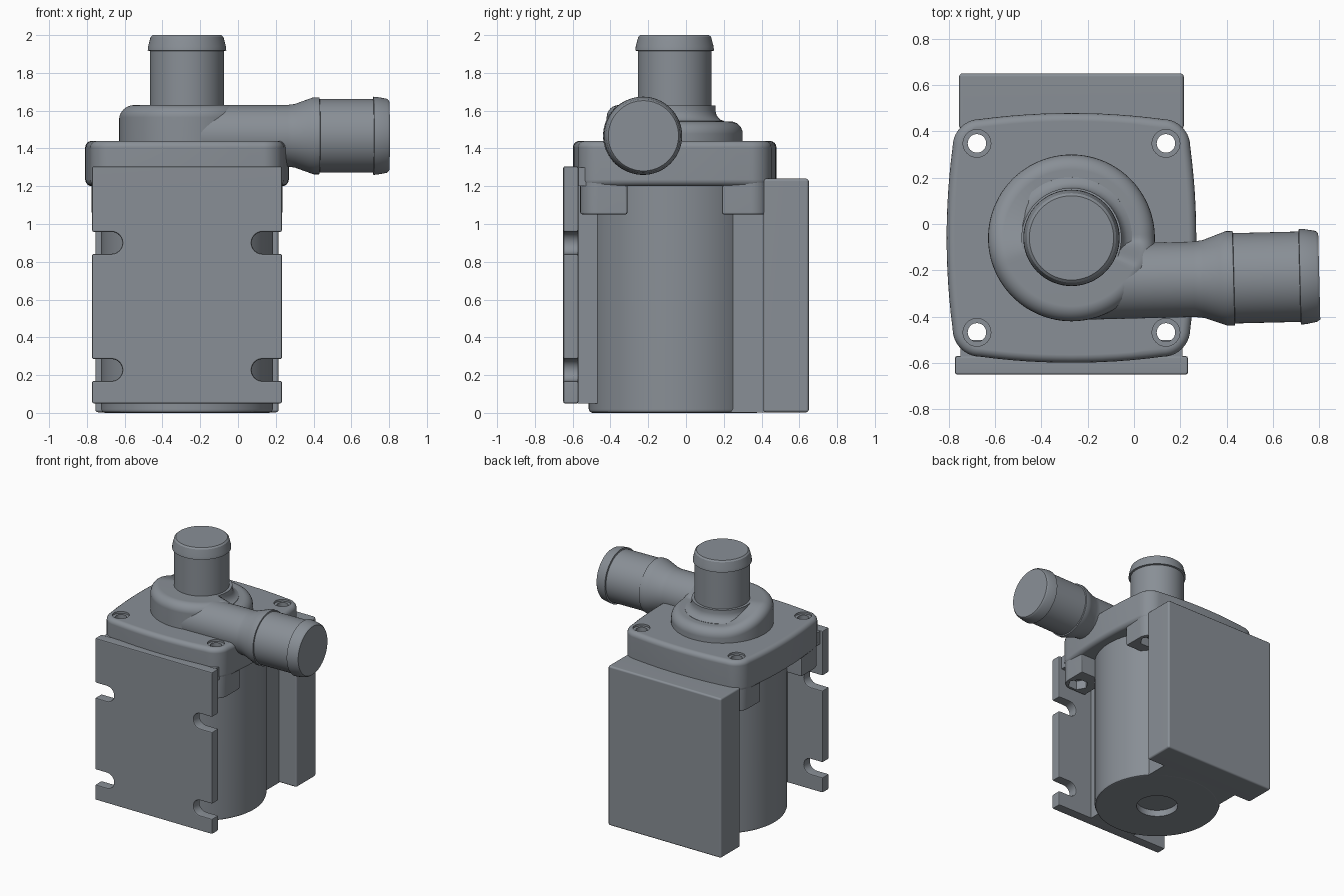
import bpy, bmesh, math
from mathutils import Matrix, Vector

if "Cube" in bpy.data.objects:
    bpy.data.objects.remove(bpy.data.objects["Cube"])

CX, CY = -0.27, -0.06          # pump axis


def finish(name, bm, bevel=0, segs=3, limit=40):
    bmesh.ops.remove_doubles(bm, verts=bm.verts, dist=1e-5)
    bmesh.ops.recalc_face_normals(bm, faces=bm.faces)
    me = bpy.data.meshes.new(name)
    bm.to_mesh(me)
    bm.free()
    ob = bpy.data.objects.new(name, me)
    bpy.context.collection.objects.link(ob)
    if bevel:
        m = ob.modifiers.new("bevel", 'BEVEL')
        m.width, m.segments = bevel, segs
        m.limit_method, m.angle_limit = 'ANGLE', math.radians(limit)
        apply(ob, m)
    return ob


def activate(ob):
    bpy.ops.object.select_all(action='DESELECT')
    ob.select_set(True)
    bpy.context.view_layer.objects.active = ob


def apply(ob, m):
    activate(ob)
    bpy.ops.object.modifier_apply(modifier=m.name)


def prism(name, pts, a, b, axis='Z', bevel=0, segs=3):
    """Extrude a flat outline from a to b along Z or Y."""
    bm = bmesh.new()
    place = (lambda u, v, w: (u, v, w)) if axis == 'Z' else (lambda u, v, w: (u, w, v))
    lo = [bm.verts.new(place(u, v, a)) for u, v in pts]
    hi = [bm.verts.new(place(u, v, b)) for u, v in pts]
    bm.faces.new(lo)
    bm.faces.new(hi)
    n = len(pts)
    for i in range(n):
        j = (i + 1) % n
        bm.faces.new((lo[i], lo[j], hi[j], hi[i]))
    return finish(name, bm, bevel, segs)


def rect(x0, x1, y0, y1):
    return [(x0, y0), (x1, y0), (x1, y1), (x0, y1)]


def lathe(name, profile, mat, n=64):
    """Spin (radius, height) points about local Z; ends are closed."""
    bm = bmesh.new()
    rings = [[bm.verts.new(mat @ Vector((r * math.cos(2 * math.pi * i / n),
                                         r * math.sin(2 * math.pi * i / n), h)))
              for i in range(n)] for r, h in profile]
    for p, q in zip(rings, rings[1:]):
        for i in range(n):
            j = (i + 1) % n
            bm.faces.new((p[i], p[j], q[j], q[i]))
    bm.faces.new(rings[0])
    bm.faces.new(rings[-1])
    return finish(name, bm)


def boolean(ob, other, op):
    m = ob.modifiers.new("bool", 'BOOLEAN')
    m.operation, m.object, m.solver = op, other, 'EXACT'
    apply(ob, m)
    bpy.data.objects.remove(other)


def at(x, y):
    return Matrix.Translation((x, y, 0))


axis = at(CX, CY)

# motor can with a round recess underneath
can = lathe("motor_can", [(0.435, 0), (0.449, 0.006), (0.455, 0.02), (0.455, 1.3)], axis, 96)
boolean(can, lathe("recess_cutter", [(0.15, -0.1), (0.15, 0.05)], axis, 48), 'DIFFERENCE')

# neck and electronics box at the back
prism("box_neck", rect(CX - 0.335, CX + 0.335, 0.2, 0.45), 0.003, 1.22)
prism("electronics_box", rect(-0.755, 0.215, 0.41, 0.65), 0.003, 1.24, bevel=0.014)

# mounting plate with four edge slots, and its pad on the can
def slot(z):
    return [(0.503, z - 0.058)] + [
        (0.4 - 0.058 * math.sin(math.pi * i / 12), z - 0.058 * math.cos(math.pi * i / 12))
        for i in range(13)] + [(0.503, z + 0.058)]

side = [(0.503, 0.05)] + slot(0.227) + slot(0.9) + [(0.503, 1.305)]
outline = [(CX + u, v) for u, v in side] + [(CX - u, v) for u, v in reversed(side)]
prism("mounting_plate", outline, -0.65, -0.57, 'Y', bevel=0.01, segs=2)
prism("plate_pad", rect(CX - 0.2, CX + 0.2, -0.575, -0.45), 0.05, 1.2)
prism("plate_top_bridge", rect(CX - 0.48, CX + 0.48, -0.6, -0.5), 1.2, 1.3)

# bulged square cover
def cover_outline(half=0.513, r=0.12, bulge=0.026):
    pts, k = [], half - r
    for c in range(4):
        rot = Matrix.Rotation(c * math.pi / 2, 2)
        loc = [(half + bulge * (1 - (t / k) ** 2), t)
               for t in [k * (-1 + i / 6) for i in range(1, 12)]]
        loc += [(k + r * math.cos(a), k + r * math.sin(a))
                for a in [math.pi / 2 * i / 10 for i in range(11)]]
        pts += [rot @ Vector(p) for p in loc]
    return [(CX + p.x, CY + p.y) for p in pts]

cover = prism("pump_cover", cover_outline(), 1.2, 1.44, bevel=0.035, segs=4)

# screw lugs under the cover corners, bored with nut pockets
corners = [(sx, sy) for sx in (-1, 1) for sy in (-1, 1)]
for sx, sy in corners:
    arc = [(0.41 + 0.095 * math.cos(a), 0.405 + 0.095 * math.sin(a))
           for a in [math.pi / 2 * i / 8 for i in range(9)]]
    pts = [(0.27, 0.25), (0.505, 0.25)] + arc + [(0.27, 0.5)]
    boolean(cover, prism("lug", [(CX + sx * u, CY + sy * v) for u, v in pts],
                         1.05, 1.33, bevel=0.012, segs=2), 'UNION')
for sx, sy in corners:
    m = at(CX + sx * 0.408, CY + sy * 0.408)
    for r, a, b, n in ((0.04, 0.9, 1.6, 32), (0.06, 1.425, 1.6, 32), (0.075, 0.9, 1.12, 6)):
        boolean(cover, lathe("bore_cutter", [(r, a), (r, b)], m, n), 'DIFFERENCE')

# volute: a ring that steps up on the left and runs level to the outlet
def volute_height(deg):
    t = min(1, max(0, (deg - 125) / 75))
    if deg > 335:
        t = (360 - deg) / 25
    return 1.543 + 0.087 * t * t * (3 - 2 * t)

bm = bmesh.new()
n, rings = 128, []
for i in range(n):
    a = 2 * math.pi * i / n
    h, f = volute_height(360 * i / n), 0.065
    prof = [(0.36, 1.40)]
    prof += [(0.36 - f + f * math.cos(b), h - f + f * math.sin(b))
             for b in [math.pi / 2 * k / 6 for k in range(7)]]
    prof += [(0.1, h), (0.1, 1.40)]
    rings.append([bm.verts.new((CX + r * math.cos(a), CY + r * math.sin(a), z)) for r, z in prof])
for i in range(n):
    p, q = rings[i], rings[(i + 1) % n]
    for k in range(len(p)):
        l = (k + 1) % len(p)
        bm.faces.new((p[k], q[k], q[l], p[l]))
finish("volute", bm)

# inlet with its boss
lathe("inlet_boss", [(0.265, 1.45), (0.262, 1.545), (0.24, 1.553), (0.222, 1.575),
                     (0.216, 1.6), (0.216, 1.628), (0.19, 1.628)], axis)
lathe("inlet_pipe", [(0.195, 1.45), (0.195, 1.915), (0.208, 1.918), (0.206, 1.94),
                     (0.193, 1.99), (0.182, 2.0)], axis)

# outlet, turned slightly off the x axis
out = (Matrix.Translation((0, -0.245, 1.467)) @ Matrix.Rotation(math.radians(1.4), 4, 'Z')
       @ Matrix.Rotation(math.pi / 2, 4, 'Y'))
lathe("outlet_pipe", [(0.163, -0.2), (0.163, 0.26), (0.168, 0.30), (0.195, 0.375), (0.204, 0.40),
                      (0.204, 0.43), (0.195, 0.432), (0.195, 0.715), (0.207, 0.717),
                      (0.205, 0.74), (0.196, 0.788), (0.186, 0.8)], out)

# dark blue-grey finish, soft shading with sharp edges kept
grey = bpy.data.materials.new("dark_grey")
grey.diffuse_color = (0.25, 0.275, 0.305, 1)
grey.use_nodes = True
grey.node_tree.nodes["Principled BSDF"].inputs["Base Color"].default_value = grey.diffuse_color
for ob in list(bpy.data.objects):
    ob.data.materials.clear()
    ob.data.materials.append(grey)
    activate(ob)
    bpy.ops.object.shade_smooth_by_angle(angle=math.radians(32))
    w = ob.modifiers.new("flat_normals", 'WEIGHTED_NORMAL')
    w.keep_sharp = True
    apply(ob, w)
